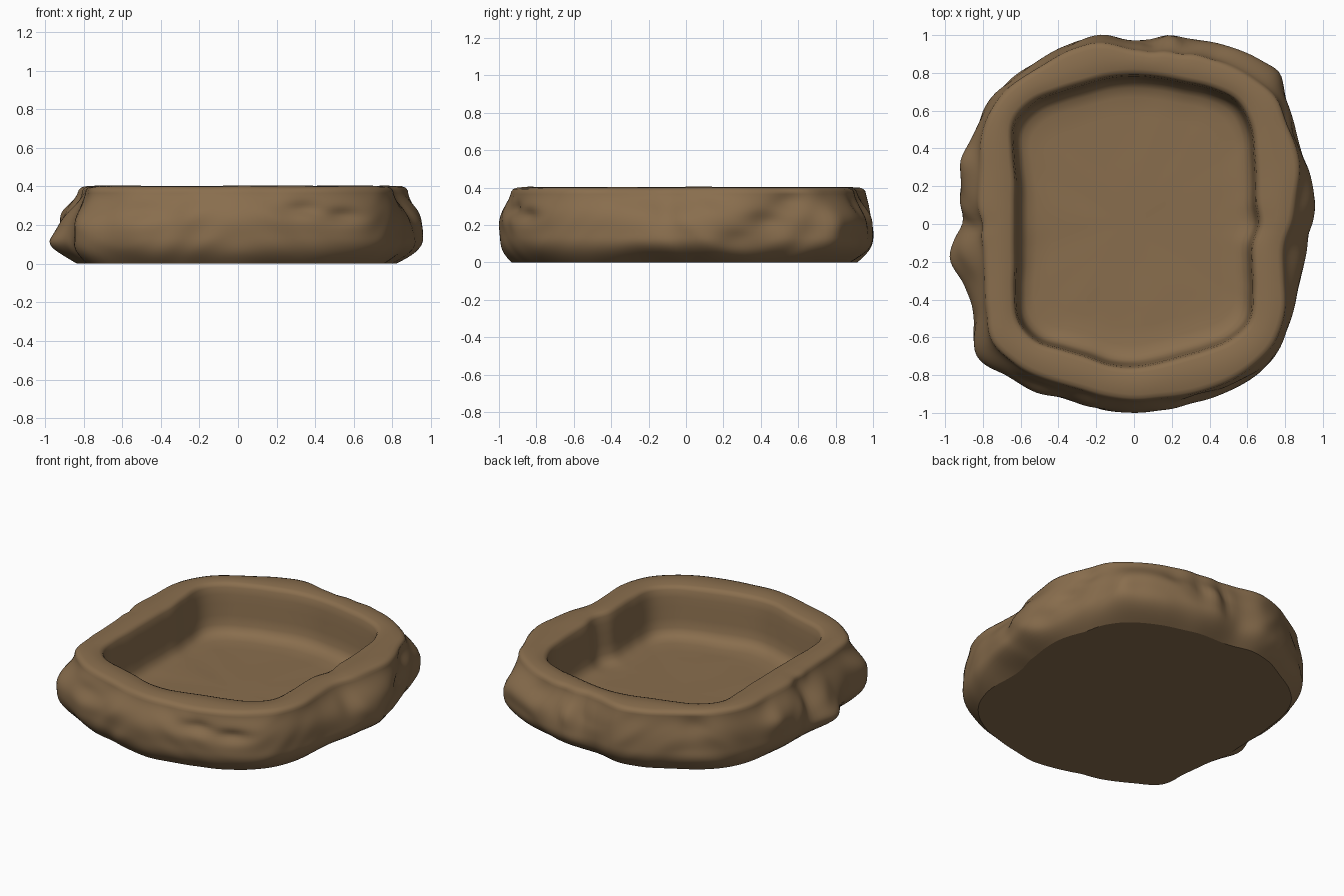
import bpy, bmesh, math
from mathutils import Vector, noise

cube = bpy.data.objects.get("Cube")
if cube:
    bpy.data.objects.remove(cube, do_unlink=True)

# Radii every 10 degrees, counter-clockwise from +x
SKIRT = [.94, .97, .98, .99, 1.05, 1.09, 1.07, 1.03, 1.02, .97, 1.01, 1.01,
         1.0, 1.01, 1.0, .98, .96, .93, .91, .96, .95, .98, 1.09, 1.05,
         1.03, .99, 1.0, 1.0, 1.0, 1.0, 1.02, 1.03, 1.01, .97, .93, .92]
RIM = [.83, .87, .93, .96, 1.0, .99, .97, .95, .92, .92, .97, .98,
       .97, .98, .97, .93, .86, .83, .82, .81, .84, .9, .98, .97,
       .94, .92, .92, .93, .93, .95, .97, .98, .97, .92, .84, .8]
BASIN = [.665, .66, .69, .74, .81, .85, .83, .8, .79, .79, .79, .79,
         .81, .84, .83, .74, .67, .64, .63, .64, .67, .73, .8, .81,
         .77, .75, .76, .76, .75, .75, .77, .8, .8, .73, .67, .64]

# Lumps and hollows on the outer wall: angle, height, angular width, vertical width, amount
LUMPS = [(180, .3, 4, .12, -.03), (188, .27, 8, .09, -.04), (190, .11, 7, .06, .035),
         (200, .27, 8, .08, -.03), (46, .17, 4, .12, .03), (35, .32, 5, .06, -.03),
         (26, .22, 6, .05, -.025), (16, .12, 6, .05, -.02), (222, .3, 8, .08, -.03),
         (240, .27, 8, .05, -.025), (290, .28, 6, .04, -.03), (303, .25, 6, .04, -.03),
         (354, .28, 5, .07, -.025), (160, .27, 4, .06, .02), (128, .3, 5, .07, -.02),
         (84, .25, 3, .12, -.03), (74, .28, 3, .09, -.025), (64, .3, 4, .06, -.025)]
SEGMENTS = 216
WALL_ROWS = 26


def sample(table, deg):
    """Smooth closed curve through the table."""
    u = deg / 360 * len(table)
    i = int(u)
    t = u - i
    a, b, c, d = (table[(i + k) % len(table)] for k in (-1, 0, 1, 2))
    return b + .5 * t * (c - a + t * (2 * a - 5 * b + 4 * c - d + t * (3 * (b - c) + d - a)))


def wall_radius(deg, s):
    """Radius of the rocky outer wall; s runs from foot to rim."""
    rim, skirt = sample(RIM, deg), sample(SKIRT, deg)
    z = .38 * s
    a = math.radians(deg)
    r = rim + (skirt - rim) * math.exp(-(abs(s - .42) / .44) ** 3.5)
    undercut = .03 + .05 * max(0, math.cos(a)) + .03 * max(0, math.sin(a))
    r -= undercut * max(0, 1 - s / .35) ** 2
    for angle, height, aw, zw, amount in LUMPS:
        da = (deg - angle + 180) % 360 - 180
        r += amount * math.exp(-(da / aw) ** 2 - ((z - height) / zw) ** 2)
    p = Vector((math.cos(a) * 3, math.sin(a) * 3, z * 6 + math.sin(a * 5)))
    fade = math.sin(math.pi * min(1, .12 + s * .8))
    return r + fade * .016 * noise.noise(p * 1.3)


def ring(bm, shape):
    verts = []
    for i in range(SEGMENTS):
        deg = 360 * i / SEGMENTS
        r, z = shape(deg)
        a = math.radians(deg)
        verts.append(bm.verts.new((r * math.cos(a), r * math.sin(a), z)))
    return verts


def wall_row(s):
    return lambda deg: (wall_radius(deg, s), .38 * s)


def lip_row(mix, inset, z):
    def shape(deg):
        outer, inner = wall_radius(deg, 1), sample(BASIN, deg)
        wave = .004 * noise.noise(Vector((deg / 25, mix, 3)))
        return outer + (inner - outer) * mix + inset, z + wave
    return shape


def basin_row(inset, z, scale=1):
    def shape(deg):
        a = math.radians(deg)
        r = (sample(BASIN, deg) - inset) * scale
        p = Vector((r * math.cos(a), r * math.sin(a), z)) * 5
        return r, z + .004 * noise.noise(p * 1.3)
    return shape


# Outer wall, rounded lip, inner wall and floor
rows = [wall_row(i / WALL_ROWS) for i in range(WALL_ROWS + 1)]
rows += [lip_row(0, -.012, .393), lip_row(0, -.032, .4), lip_row(.5, 0, .403),
         lip_row(1, .03, .4), lip_row(1, .01, .392)]
rows += [basin_row(0, .375), basin_row(.008, .33), basin_row(.014, .27),
         basin_row(.02, .2), basin_row(.027, .14), basin_row(.042, .108),
         basin_row(.07, .088), basin_row(.12, .077)]
rows += [basin_row(.12, .075, k) for k in (.85, .7, .5, .3, .12)]

bm = bmesh.new()
rings = [ring(bm, shape) for shape in rows]
for low, high in zip(rings, rings[1:]):
    for i in range(SEGMENTS):
        j = (i + 1) % SEGMENTS
        bm.faces.new((low[i], low[j], high[j], high[i]))
bm.faces.new(rings[-1])
for face in bm.faces:
    face.smooth = True

# Flat underside with a crisp edge
underside = bm.faces.new(list(reversed(rings[0])))
for edge in underside.edges:
    edge.smooth = False

mesh = bpy.data.meshes.new("rock_dish")
bm.to_mesh(mesh)
bm.free()
dish = bpy.data.objects.new("rock_dish", mesh)
bpy.context.collection.objects.link(dish)

# Brown stone
brown = bpy.data.materials.new("brown_stone")
brown.use_nodes = True
color = (.25, .155, .075, 1)
brown.diffuse_color = color
shader = next(n for n in brown.node_tree.nodes if n.type == "BSDF_PRINCIPLED")
shader.inputs["Base Color"].default_value = color
mesh.materials.append(brown)
